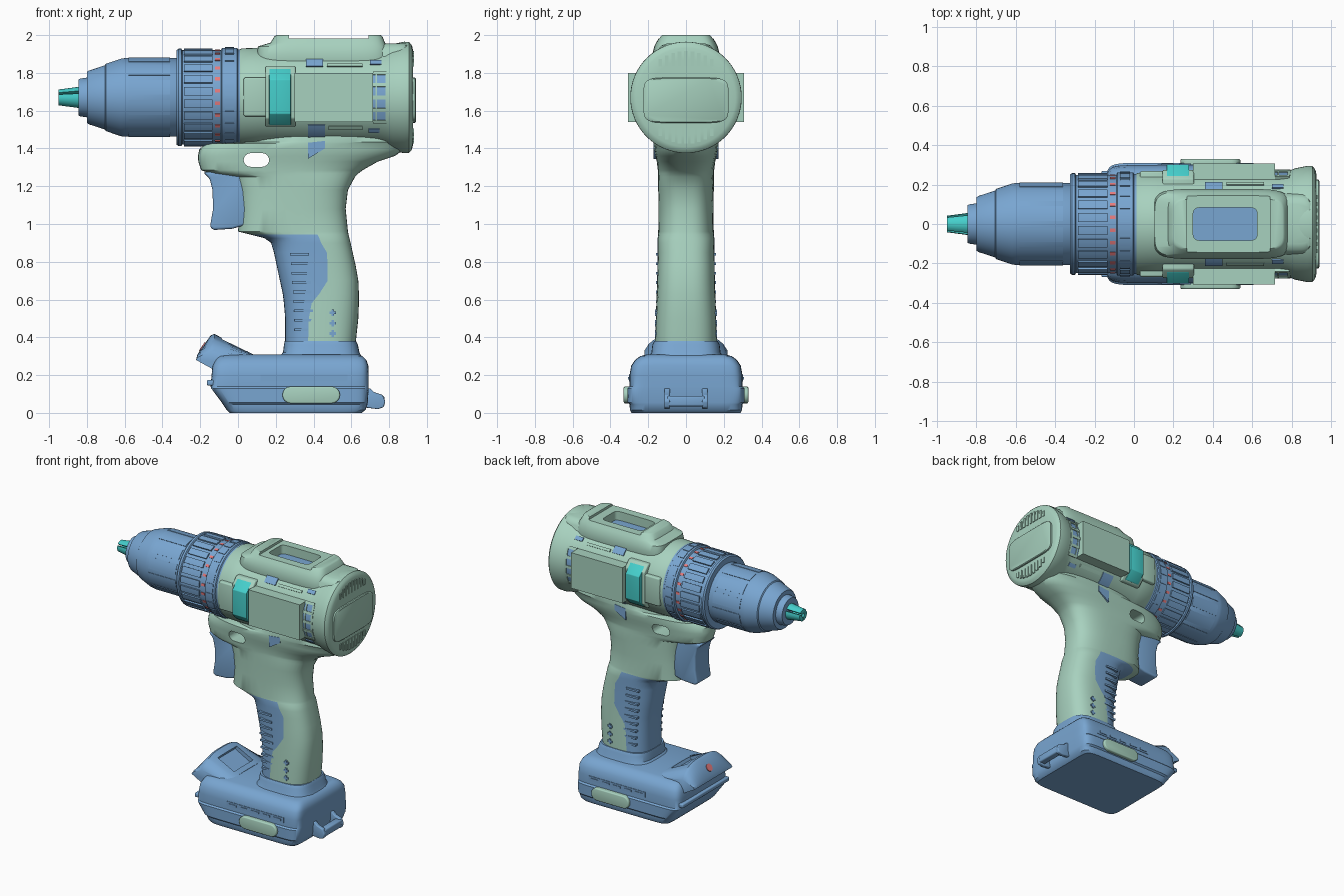
import bpy, bmesh, math
from math import sin, cos, pi, radians

cube = bpy.data.objects.get("Cube")
if cube:
    bpy.data.objects.remove(cube, do_unlink=True)

AXIS = 1.67  # height of the chuck axis


def material(name, rgb):
    m = bpy.data.materials.new(name)
    m.use_nodes = True
    m.diffuse_color = (*rgb, 1)
    b = next(n for n in m.node_tree.nodes if n.type == 'BSDF_PRINCIPLED')
    b.inputs["Base Color"].default_value = (*rgb, 1)
    b.inputs["Roughness"].default_value = 0.6
    return m


GREEN = material("sage_green", (0.39, 0.64, 0.52))
BLUE = material("steel_blue", (0.19, 0.38, 0.64))
TEAL = material("teal", (0.06, 0.62, 0.60))
RED = material("red", (0.80, 0.20, 0.21))


def smooth(o, angle=35):
    bpy.ops.object.select_all(action='DESELECT')
    o.select_set(True)
    bpy.context.view_layer.objects.active = o
    bpy.ops.object.shade_smooth_by_angle(angle=radians(angle))


def loft(name, rings, mats, bevel=0, rule=None, angle=35):
    """Skin closed rings of equal length and cap both ends."""
    bm = bmesh.new()
    vs = [[bm.verts.new(p) for p in r] for r in rings]
    n = len(rings[0])
    for a, b in zip(vs, vs[1:]):
        for i in range(n):
            f = bm.faces.new((a[i], a[(i + 1) % n], b[(i + 1) % n], b[i]))
            if rule:
                f.material_index = rule(i, f.calc_center_median())
    bm.faces.new(vs[0])
    bm.faces.new(vs[-1])
    bmesh.ops.recalc_face_normals(bm, faces=bm.faces)
    if bevel:
        es = [e for e in bm.edges if e.calc_face_angle(0) > 0.5]
        bmesh.ops.bevel(bm, geom=es, offset=bevel, segments=3, profile=0.5,
                        affect='EDGES', clamp_overlap=True)
    me = bpy.data.meshes.new(name)
    bm.to_mesh(me)
    bm.free()
    o = bpy.data.objects.new(name, me)
    bpy.context.collection.objects.link(o)
    for m in mats:
        me.materials.append(m)
    smooth(o, angle)
    return o


def revolve(name, profile, mat, n=64):
    return loft(name, [[(x, r * cos(2 * pi * i / n), AXIS + r * sin(2 * pi * i / n))
                        for i in range(n)] for x, r in profile], [mat])


def prism(name, pts, y0, y1, mat, bevel=0):
    return loft(name, [[(x, y, z) for x, z in pts] for y in (y0, y1)], [mat], bevel)


def box(name, x0, x1, y0, y1, z0, z1, mat, bevel=0):
    return prism(name, [(x0, z0), (x1, z0), (x1, z1), (x0, z1)], y0, y1, mat, bevel)


def band(name, x0, x1, hw, z0, z1, c, mat, bevel):
    """Block across the housing whose long edges are chamfered to follow it."""
    half = [(hw - c, z0), (hw, z0 + c), (hw, z1 - c), (hw - c, z1)]
    pts = half + [(-y, z) for y, z in half[::-1]]
    return loft(name, [[(x, y, z) for y, z in pts] for x in (x0, x1)], [mat], bevel)


def patch(name, x0, x1, a0, a1, r0, mat, r1=None, t=0.02, n=6):
    """Curved plate wrapped around the chuck axis, angles in degrees."""
    rings = []
    for x, r in ((x0, r0), (x1, r1 or r0)):
        arc = [radians(a0 + (a1 - a0) * i / n) for i in range(n + 1)]
        rings.append([(x, r * cos(a), AXIS + r * sin(a)) for a in arc] +
                     [(x, (r - t) * cos(a), AXIS + (r - t) * sin(a)) for a in arc[::-1]])
    return loft(name, rings, [mat])


def oval(t, x0, x1, hw, p):
    f = lambda v: math.copysign(abs(v) ** (2 / p), v)
    return (x0 + x1) / 2 + (x1 - x0) / 2 * f(cos(t)), hw * f(sin(t))


def stack(name, levels, mat, p=8, n=64):
    """Rounded-rectangle levels: z, x0, x1, half width."""
    return loft(name, [[(*oval(2 * pi * (i + .5) / n, x0, x1, hw, p), z) for i in range(n)]
                       for z, x0, x1, hw in levels], [mat])


def cut(o, cutter):
    cutter.hide_render = True
    m = o.modifiers.new("cut", 'BOOLEAN')
    m.object, m.operation, m.solver = cutter, 'DIFFERENCE', 'EXACT'
    bpy.context.view_layer.objects.active = o
    bpy.ops.object.modifier_apply(modifier="cut")
    bpy.data.objects.remove(cutter, do_unlink=True)
    smooth(o)


def capsule(x0, x1, z0, z1, n=8):
    r, zc = (z1 - z0) / 2, (z0 + z1) / 2
    arc = [pi * i / n for i in range(n + 1)]
    return ([(x1 - r + r * sin(a), zc - r * cos(a)) for a in arc] +
            [(x0 + r - r * sin(a), zc + r * cos(a)) for a in arc])


# Chuck and bit jaws
revolve("chuck", [(-.845, .05), (-.845, .095), (-.835, .1), (-.80, .105), (-.80, .135), (-.79, .142),
                  (-.705, .17), (-.70, .178), (-.62, .205), (-.60, .208), (-.315, .208), (-.30, .2)], BLUE)
for k in range(3):
    patch("jaw", -.95, -.83, 120 * k + 38, 120 * k + 142, .042, TEAL, .058, .028)
for k in range(12):
    patch("chuck_rib", -.58, -.36, 30 * k + 4, 30 * k + 26, .211, BLUE, t=.015)

# Torque collar with ribs, ticks and gear ring
revolve("torque_collar", [(-.325, .19), (-.325, .25), (-.315, .258), (-.30, .258), (-.295, .25),
                          (-.09, .25), (-.085, .262), (-.005, .262), (0, .255), (.03, .255)], BLUE)
for k in range(24):
    patch("collar_rib", -.285, -.135, 15 * k + 2.5, 15 * k + 12.5, .26, BLUE, t=.02, n=3)
    patch("torque_tick", -.122, -.095, 15 * k + 5, 15 * k + 9, .2535, RED, t=.006, n=2)
    patch("ring_rib", -.07, -.02, 15 * k + 1, 15 * k + 13, .266, BLUE, t=.01, n=3)

# Motor housing and rear cap
housing = revolve("motor_housing", [(.01, .2), (.01, .254), (.02, .26), (.12, .262), (.74, .262),
                                    (.78, .268), (.82, .283), (.88, .295), (.905, .294), (.918, .28),
                                    (.925, .262), (.927, .2)], GREEN)
stack("cap_saddle", [(1.80, .68, .91, .17), (1.92, .69, .908, .15), (1.945, .70, .905, .13),
                     (1.956, .72, .895, .10)], GREEN, p=5)
panel = [oval(2 * pi * (i + .5) / 48, -.12, .12, .225, 6) for i in range(48)]
loft("rear_panel", [[(x, y * s, AXIS - .015 + z * s) for z, y in panel]
                    for x, s in ((.91, 1), (.937, 1), (.942, .96))], [GREEN])
for k in range(-4, 5):
    y = k * .034
    top = math.sqrt(.245 ** 2 - y ** 2)
    for s in (-1, 1):
        z0, z1 = sorted((AXIS + s * .165, AXIS + s * top))
        box("rear_vent_rib", .91, .932, y - .01, y + .01, z0, z1, GREEN)

# Raised top hump with a deep blue window
hump = stack("top_hump", [(1.80, .10, .80, .165), (1.86, .10, .80, .176), (1.90, .10, .795, .178),
                          (1.94, .105, .79, .168), (1.96, .172, .778, .158), (1.993, .192, .765, .138),
                          (2.0, .205, .755, .13)], GREEN, p=6)
cut(hump, box("dip_cutter", .27, .69, -.3, .3, 1.983, 2.1, GREEN))
for part in (hump, housing):
    cut(part, stack("window_cutter", [(1.915, .30, .625, .085), (2.1, .30, .625, .085)], GREEN))
stack("top_window", [(1.91, .298, .627, .087), (1.919, .298, .627, .087)], BLUE)

# Side pads, teal blocks, flat panels and vents
box("front_pad", .03, .17, -.268, .268, 1.57, 1.775, GREEN, .01)
band("block_frame", .145, .305, .275, 1.515, 1.835, .045, GREEN, .008)
band("teal_block", .165, .28, .302, 1.525, 1.822, .058, TEAL, .004)
box("side_panel", .30, .715, -.307, .307, 1.54, 1.80, GREEN)
for side in (0, 1):
    def wrap(name, x0, x1, a0, a1, r, mat, t=.02):
        if side:
            a0, a1 = 180 - a1, 180 - a0
        patch(name, x0, x1, a0, a1, r, mat, t=t)
    wrap("vent_back", .715, .785, -27, 27, .272, BLUE)
    for a in (-28, -14, 0, 14, 28):
        wrap("vent_bar", .715, .79, a - 2, a + 2, .277, GREEN)
    wrap("vent_edge", .78, .795, -26, 26, .277, GREEN)
    wrap("vent_post", .728, .736, -28, 28, .277, GREEN)
    wrap("upper_vent", .36, .45, 38, 55, .27, BLUE)
    wrap("rear_upper_vent", .70, .76, 41, 47, .27, BLUE)
    wrap("lower_vent", .37, .46, -57, -33, .267, BLUE)
    wrap("rear_lower_vent", .69, .75, -45, -39, .268, BLUE)
    wrap("upper_rail", .47, .66, 38, 42, .27, GREEN)
    wrap("lower_rail", .48, .66, -40, -35, .27, GREEN)

# Handle: z, front x, back x, half width, grip split x
HANDLE = [(.34, .25, .62, .165, .37), (.50, .25, .637, .16, .375), (.58, .243, .64, .157, .39),
          (.63, .237, .64, .155, .43), (.70, .222, .637, .153, .475), (.78, .205, .623, .151, .475),
          (.85, .19, .607, .15, .47), (.90, .175, .596, .15, .44), (.925, .14, .59, .15, .43),
          (.945, .06, .585, .148, .42), (.96, .0, .582, .147, .41), (1.08, .01, .57, .146, .38),
          (1.18, .0, .582, .147, .36), (1.25, -.02, .62, .148, .33), (1.268, -.15, .638, .148, .33),
          (1.285, -.195, .66, .149, .33), (1.33, -.21, .74, .155, .33), (1.36, -.212, .83, .162, .33),
          (1.395, -.205, .88, .168, .33), (1.425, -.17, .89, .17, .33), (1.435, .03, .89, .17, .4),
          (1.50, .04, .87, .155, .4)]
P, NR, NF = 2.8, 22, 26


def handle_ring(z, x0, x1, hw, xs):
    u = (xs - (x0 + x1) / 2) / ((x1 - x0) / 2)
    t0 = math.acos(math.copysign(abs(u) ** (P / 2), u))
    ts = ([-t0 + 2 * t0 * i / NR for i in range(NR)] +
          [t0 + (2 * pi - 2 * t0) * i / NF for i in range(NF)])
    return [(*oval(t, x0, x1, hw, P), z) for t in ts]


handle = loft("handle", [handle_ring(*h) for h in HANDLE], [GREEN, BLUE],
              rule=lambda i, c: int(i >= NR and c.z < .945), angle=45)
cut(handle, prism("slot_cutter", capsule(.03, .165, 1.303, 1.375), -.4, .4, GREEN))
prism("neck_vent", [(.37, 1.345), (.46, 1.40), (.46, 1.44), (.37, 1.43)], -.172, .172, BLUE)
for z in (.42, .475, .53):
    box("grip_mark", .484, .52, -.164, .164, z - .007, z + .007, BLUE)
    box("grip_mark", .495, .509, -.164, .164, z - .018, z + .018, BLUE)
for k in range(9):
    z = .44 + k * .05
    x = .30 - .07 * max(0, z - .5)
    box("grip_rib", x, x + .1, -.158, .158, z - .007, z + .007, BLUE)

# Trigger
prism("trigger", [(-.185, 1.275), (-.15, 1.24), (-.135, 1.18), (-.132, 1.08), (-.148, .985), (-.13, .968),
                  (-.03, .975), (.06, 1.0), (.06, 1.275)], -.085, .085, BLUE, .015)

# Battery with a wider rim, and handle foot
stack("battery", [(0, -.045, .655, .288), (.015, -.06, .675, .297), (.045, -.08, .685, .299),
                  (.055, -.086, .687, .31), (.13, -.142, .692, .31), (.14, -.145, .692, .299),
                  (.20, -.14, .692, .299), (.25, -.135, .69, .29), (.28, -.12, .68, .27),
                  (.30, -.105, .66, .243), (.308, -.08, .64, .215)], BLUE, p=12)
stack("handle_foot", [(.29, .21, .66, .20), (.32, .238, .643, .183), (.36, .243, .635, .178),
                      (.38, .247, .625, .168)], BLUE, p=3.5)
box("front_catch", -.165, -.06, -.27, .27, .145, .175, BLUE, .008)
for s in (-1, 1):
    y0, y1 = sorted((s * .28, s * .33))
    prism("side_button", capsule(.235, .54, .05, .14), y0, y1, GREEN, .008)
    y0, y1 = sorted((s * .28, s * .302))
    box("charge_strip", .12, .58, y0, y1, .165, .202, BLUE)
    for k in range(5):
        x = .14 + k * .09
        box("charge_bar", x, x + .06, y0 + s * .004, y1 + s * .004, .177, .19, BLUE)
    y0, y1 = sorted((s * .085, s * .115))
    prism("rear_latch_arm", [(.66, .03), (.74, .02), (.77, .03), (.78, .06), (.765, .095),
                             (.72, .11), (.70, .13), (.66, .13)], y0, y1, BLUE, .006)
box("rear_latch_bar", .725, .776, -.1, .1, .035, .09, BLUE, .01)

# Tilted light arm on the battery nose, arched from side to side
ARM = [(-.14, .235), (-.222, .28), (-.215, .31), (-.145, .41), (-.125, .418), (.08, .31), (.08, .25)]
rings = []
for k in range(-10, 11):
    y = .022 * k
    arch = math.sqrt(1 - abs(k / 10.4) ** 3)
    rings.append([(x, y, z if z < .29 else .285 + (z - .285) * arch) for x, z in ARM])
arm = loft("light_arm", rings, [BLUE])
cut(arm, prism("arm_cutter", [(-.10, .37), (.03, .30), (.12, .45), (-.02, .5)], -.11, .11, BLUE))
nx, nz = -.82, .57
disc = [(cos(2 * pi * i / 20) * .027, sin(2 * pi * i / 20) * .027) for i in range(20)]
loft("light_dot", [[(-.187 + nx * d + nz * a, b, .35 + nz * d - nx * a) for a, b in disc]
                   for d in (-.004, .005)], [RED])
